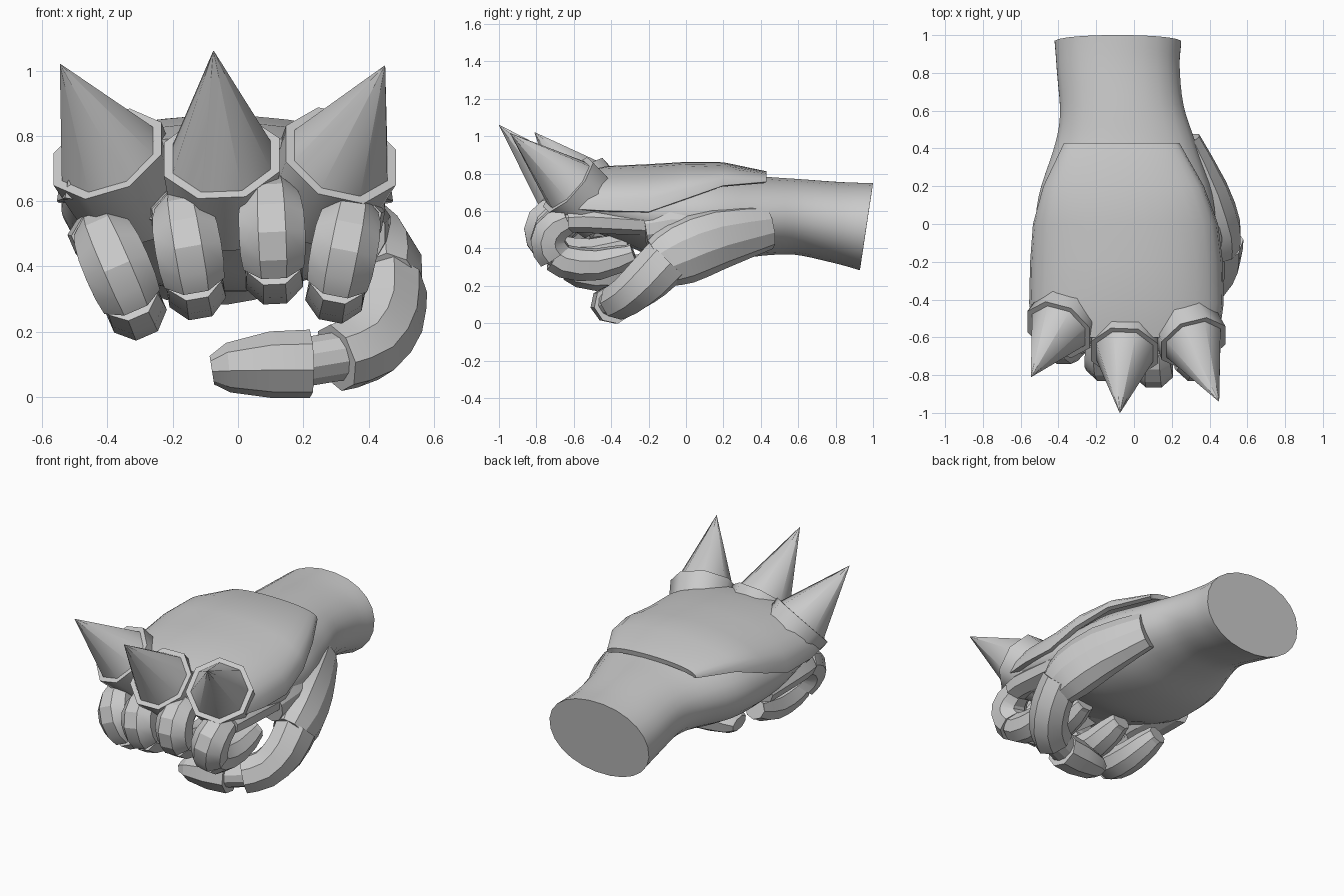
import bpy
from math import cos, sin, pi, radians
from mathutils import Vector

if "Cube" in bpy.data.objects:
    bpy.data.objects.remove(bpy.data.objects["Cube"])


def make(name, verts, faces, angle=25):
    me = bpy.data.meshes.new(name)
    me.from_pydata([tuple(v) for v in verts], [], faces)
    for p in me.polygons:
        p.use_smooth = True
    me.set_sharp_from_angle(angle=radians(angle))
    ob = bpy.data.objects.new(name, me)
    bpy.context.collection.objects.link(ob)
    return ob


def refine(rows, steps):
    """Catmull-Rom resampling of number rows."""
    out = []
    for i in range(len(rows) - 1):
        p0, p1, p2 = rows[max(i - 1, 0)], rows[i], rows[i + 1]
        p3 = rows[min(i + 2, len(rows) - 1)]
        for s in range(steps):
            t = s / steps
            out.append([b + .5 * t * (c - a + t * (2*a - 5*b + 4*c - d + t * (3*(b - c) + d - a)))
                        for a, b, c, d in zip(p0, p1, p2, p3)])
    return out + [list(rows[-1])]


def tube(name, rows, ref=(1, 0, 0), n=8, power=1, angle=25):
    """Capped loft; each row is x, y, z, half width, half height."""
    pts = [Vector(r[:3]) for r in rows]
    k = 1 / cos(pi / n)
    verts, faces = [], []
    for i, (p, r) in enumerate(zip(pts, rows)):
        t = (pts[min(i + 1, len(pts) - 1)] - pts[max(i - 1, 0)]).normalized()
        w = Vector(ref)
        w = (w - t * w.dot(t)).normalized()
        u = w.cross(t)
        for j in range(n):
            c, s = cos(2 * pi * (j + .5) / n) * k, sin(2 * pi * (j + .5) / n) * k
            c, s = [abs(q) ** power * (1 if q > 0 else -1) for q in (c, s)]
            verts.append(p + w * r[3] * c + u * r[4] * s)
    for i in range(len(pts) - 1):
        for j in range(n):
            a, b = i * n + j, i * n + (j + 1) % n
            faces.append((a, a + n, b + n, b))
    faces += [tuple(range(n)), tuple(reversed(range(len(verts) - n, len(verts))))]
    return make(name, verts, faces, angle)


# Forearm and hand: y, centre x, half width, low z, high z
body = [(.965, -.085, .335, .28, .752), (.82, -.083, .325, .32, .755), (.6, -.065, .328, .365, .77),
        (.4, -.05, .38, .36, .785), (.15, -.045, .46, .325, .815),
        (-.1, -.045, .485, .34, .81), (-.3, -.045, .495, .42, .79),
        (-.57, -.04, .48, .53, .77)]
tube("hand_and_forearm", refine([(cx, y, (lo + hi) / 2, w, (hi - lo) / 2)
     for y, cx, w, lo, hi in body], 4), n=24, power=.95, angle=40)

# Back-of-hand plate: y, centre x, half width, edge z, crown z
plate = [(.43, -.065, .305, .755, .812), (.2, -.055, .425, .735, .86),
         (0, -.045, .49, .665, .862), (-.2, -.04, .51, .595, .85),
         (-.42, -.04, .515, .6, .84), (-.6, -.04, .49, .61, .80)]
m = 16
sheet = [Vector((cx - w * abs(cos(pi * j / m)) ** .95 * (1 if j < m / 2 else -1), y,
                 e + (c - e) * sin(pi * j / m) ** .8))
         for y, cx, w, e, c in plate for j in range(m + 1)]
quads = [(i * (m + 1) + j, (i + 1) * (m + 1) + j, (i + 1) * (m + 1) + j + 1, i * (m + 1) + j + 1)
         for i in range(len(plate) - 1) for j in range(m)]
back = make("back_plate", sheet, quads, 40)
sol = back.modifiers.new("thickness", "SOLIDIFY")
sol.thickness = .03
sol.offset = -1
split = back.modifiers.new("crisp_rim", "EDGE_SPLIT")
split.split_angle = radians(40)

# Knuckle spikes in octagonal sockets with a flat rim: base centre, tip
for side, base, tip in (("left", (-.40, -.56, .745), (-.545, -.81, 1.02)),
                        ("middle", (-.05, -.68, .735), (-.075, -1, 1.06)),
                        ("right", (.315, -.63, .74), (.45, -.94, 1.015))):
    b, t = Vector(base), Vector(tip)
    d = (t - b).normalized()
    tube(side + "_spike_socket", [(*(b + d * o), r, r) for o, r in
                                  ((-.25, .155), (-.12, .168), (.0, .177))], angle=50)
    tube(side + "_spike", [(*b, .15, .15), (*t, .001, .001)], n=8, angle=60)

# Curled fingers: y, z of the side profile, resampled to an even curve
curl = refine([(-.21, .54), (-.45, .555), (-.63, .555), (-.725, .49),
               (-.73, .40), (-.65, .33), (-.47, .315), (-.28, .37)], 2)
for name, xt, xb, dy, dz in (("little", -.415, -.315, .09, -.05), ("ring", -.17, -.13, .0, .01),
                             ("middle", .10, .11, -.035, .055), ("index", .345, .30, 0, 0)):
    slope = (xb - xt) / .23
    path = [(xt + slope * (.55 - z), y + dy, z + dz) for y, z in curl]

    def part(label, idx, widths, thick):
        tube(f"{name}_finger_{label}",
             [(*path[i], w, h) for i, w, h in zip(idx, widths, thick)], (1, 0, slope))

    part("core", range(15), [.07] * 14 + [.055], [.055] * 15)
    part("base_plate", (0, 2, 3, 4), (.095, .10, .10, .09), (.065, .07, .07, .065))
    part("front_plate", (4, 5, 6, 7, 8, 9), (.08, .092, .10, .102, .10, .093),
         (.072, .084, .09, .092, .092, .09))
    part("tip_plate", (9, 10, 11, 12, 13, 14), (.082, .086, .088, .085, .075, .055),
         (.082, .085, .085, .08, .07, .05))

# Thumb: base guard, middle plate, joint, tip plate
tube("thumb_base_guard", refine([(.27, .44, .515, .08, .115), (.375, .17, .455, .12, .16),
     (.44, -.03, .375, .125, .165), (.455, -.14, .32, .10, .13)], 2), n=10)
tube("thumb_web", [(.3, .1, .52, .12, .12), (.37, -.1, .52, .10, .10),
                   (.38, -.22, .5, .07, .09)], n=10)
tube("thumb_middle_plate", refine([(.465, -.1, .34, .105, .125), (.455, -.2, .24, .105, .12),
     (.395, -.30, .155, .105, .105), (.30, -.365, .12, .105, .095)], 2), ref=(.6, -.6, -.4))
tube("thumb_joint", [(.34, -.34, .13, .085, .075), (.19, -.39, .105, .085, .075)],
     ref=(0, -1, 0), n=12)
tube("thumb_tip_plate", [(.22, -.385, .102, .10, .098), (.1, -.4, .099, .105, .095),
     (-.03, -.405, .09, .09, .07), (-.08, -.405, .082, .06, .04)], ref=(0, -.95, .2))
